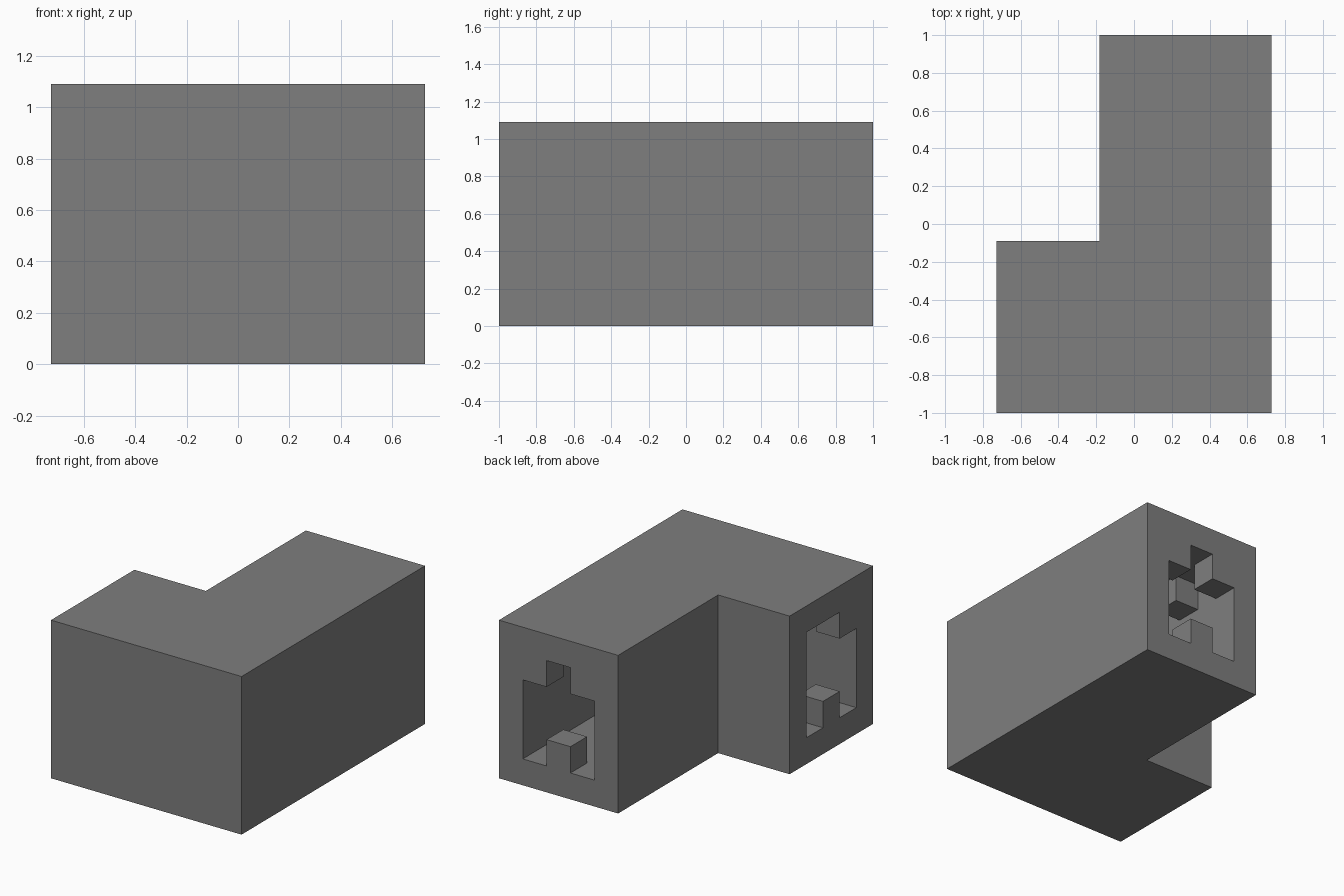
import bpy
import bmesh
from mathutils import Vector

cube = bpy.data.objects.get("Cube")
if cube:
    bpy.data.objects.remove(cube, do_unlink=True)

UNIT = 2 / 11                      # one grid cell of the block
CENTRE = Vector((4, 5.5, 0))


def box(x0, x1, y0, y1, z0, z1):
    """Grid cells filling a box."""
    return {(x, y, z) for x in range(x0, x1) for y in range(y0, y1) for z in range(z0, z1)}


# L-shaped outer body and the L-shaped channel inside it
solid = box(0, 8, 0, 5, 0, 6) | box(3, 8, 0, 11, 0, 6)
solid -= box(0, 7, 1, 4, 1, 5) | box(4, 7, 1, 11, 1, 5)

# Keys in the back opening: two upper corners and a lower middle block
solid |= {(4, 10, 4), (6, 10, 4), (5, 10, 1)}

# Keys in the side opening: one upper corner and a lower middle block
solid |= {(0, 1, 4), (0, 2, 1)}

# Inner stop under the ceiling of the long arm
solid |= {(4, 8, 4)}

# Skin the cells: one quad wherever a filled cell meets an empty one
bm = bmesh.new()
for cell in sorted(solid):
    for axis in range(3):
        for side in (0, 1):
            near = list(cell)
            near[axis] += 2 * side - 1
            if tuple(near) in solid:
                continue
            u, v = (axis + 1) % 3, (axis + 2) % 3
            corners = []
            for du, dv in ((0, 0), (1, 0), (1, 1), (0, 1)):
                p = Vector(cell)
                p[axis] += side
                p[u] += du
                p[v] += dv
                corners.append(bm.verts.new((p - CENTRE) * UNIT))
            bm.faces.new(corners if side else corners[::-1])

# Weld and merge the flat areas into clean faces
bmesh.ops.remove_doubles(bm, verts=bm.verts[:], dist=0.001)
bmesh.ops.dissolve_limit(bm, angle_limit=0.01, verts=bm.verts[:], edges=bm.edges[:])

mesh = bpy.data.meshes.new("hollow_corner_block")
bm.to_mesh(mesh)
bm.free()

# Plain grey material
grey = bpy.data.materials.new("mid grey")
grey.use_nodes = True
colour = (0.21, 0.21, 0.21, 1)
grey.diffuse_color = colour
grey.node_tree.nodes["Principled BSDF"].inputs["Base Color"].default_value = colour
mesh.materials.append(grey)

block = bpy.data.objects.new("hollow_corner_block", mesh)
bpy.context.collection.objects.link(block)
